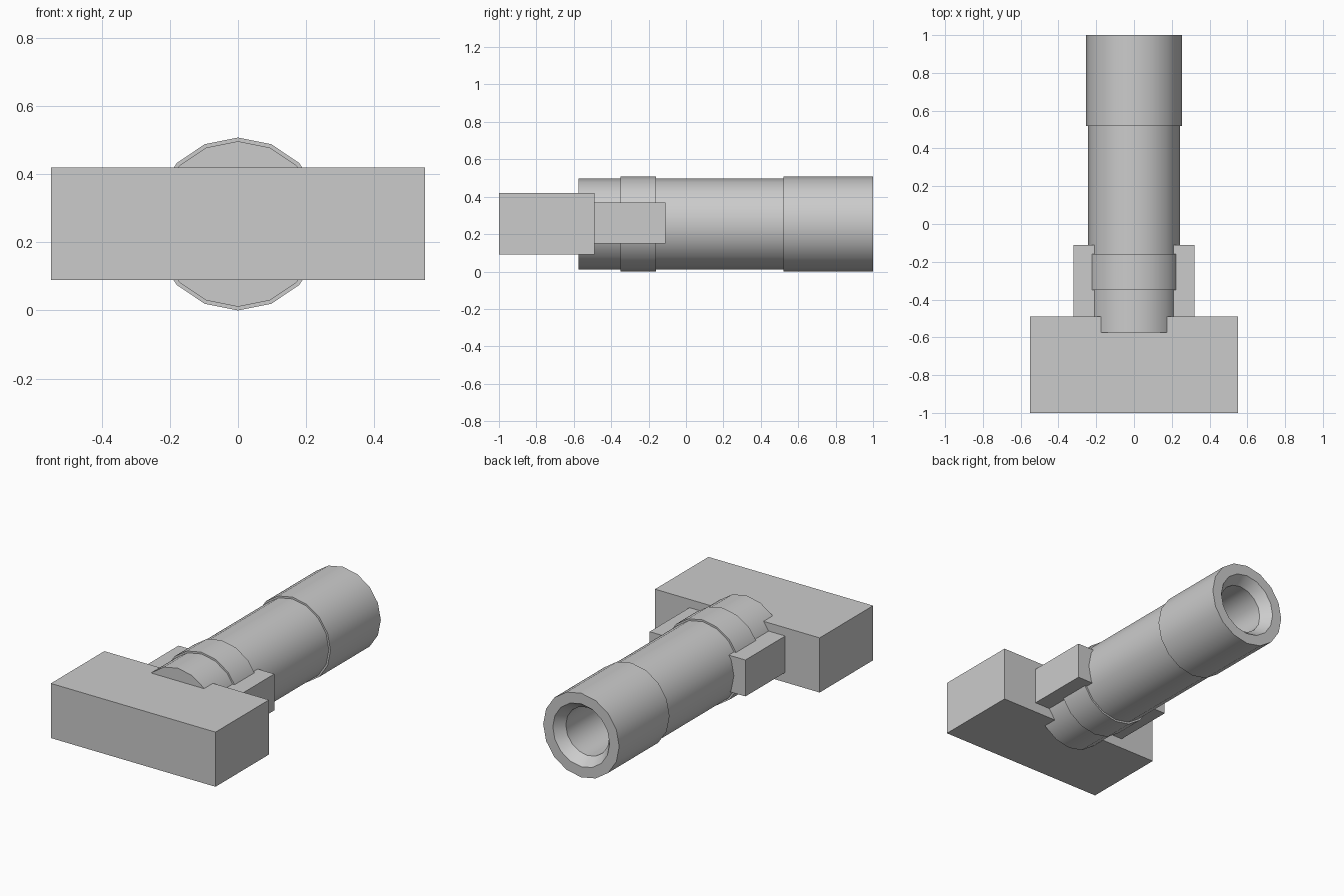
import bpy, bmesh, math

if "Cube" in bpy.data.objects:
    bpy.data.objects.remove(bpy.data.objects["Cube"])

SIDES, AXIS_Z = 16, 0.254


def finish(name, bm, smooth=False):
    bmesh.ops.recalc_face_normals(bm, faces=bm.faces)
    mesh = bpy.data.meshes.new(name)
    bm.to_mesh(mesh)
    bm.free()
    ob = bpy.data.objects.new(name, mesh)
    bpy.context.collection.objects.link(ob)
    if smooth:
        bpy.ops.object.select_all(action='DESELECT')
        ob.select_set(True)
        bpy.context.view_layer.objects.active = ob
        bpy.ops.object.shade_smooth_by_angle(angle=math.radians(30))
    return ob


def block(name, lo, hi):
    bm = bmesh.new()
    bmesh.ops.create_cube(bm, size=1)
    for v in bm.verts:
        v.co = [(a + b) / 2 + c * (b - a) for a, b, c in zip(lo, hi, v.co)]
    return finish(name, bm)


def lathe_y(name, profile):
    """Revolve (radius, y) points about the tube axis, capping both ends."""
    bm = bmesh.new()
    rings = []
    for r, y in profile:
        angles = [2 * math.pi * i / SIDES for i in range(SIDES)]
        rings.append([bm.verts.new((r * math.sin(a), y, AXIS_Z + r * math.cos(a)))
                      for a in angles])
    for a, b in zip(rings, rings[1:]):
        for i in range(SIDES):
            j = (i + 1) % SIDES
            bm.faces.new((a[i], a[j], b[j], b[i]))
    bm.faces.new(rings[0])
    bm.faces.new(rings[-1])
    return finish(name, bm, True)


# Stepped tube with collar, thicker mouth, chamfered rim and deep bore
lathe_y("tube", [
    (0.243, -0.575), (0.243, -0.35), (0.254, -0.35), (0.254, -0.16),
    (0.243, -0.16), (0.243, 0.52), (0.254, 0.52), (0.254, 1.0),
    (0.19, 1.0), (0.145, 0.94), (0.145, -0.45)])

# Cross block at the front end
block("cross_block", (-0.55, -1.0, 0.09), (0.55, -0.49, 0.42))

# Side lugs clamping the tube, mirrored across x
lug = block("side_lugs", (0.19, -0.49, 0.15), (0.32, -0.11, 0.37))
lug.modifiers.new("Mirror", 'MIRROR')
